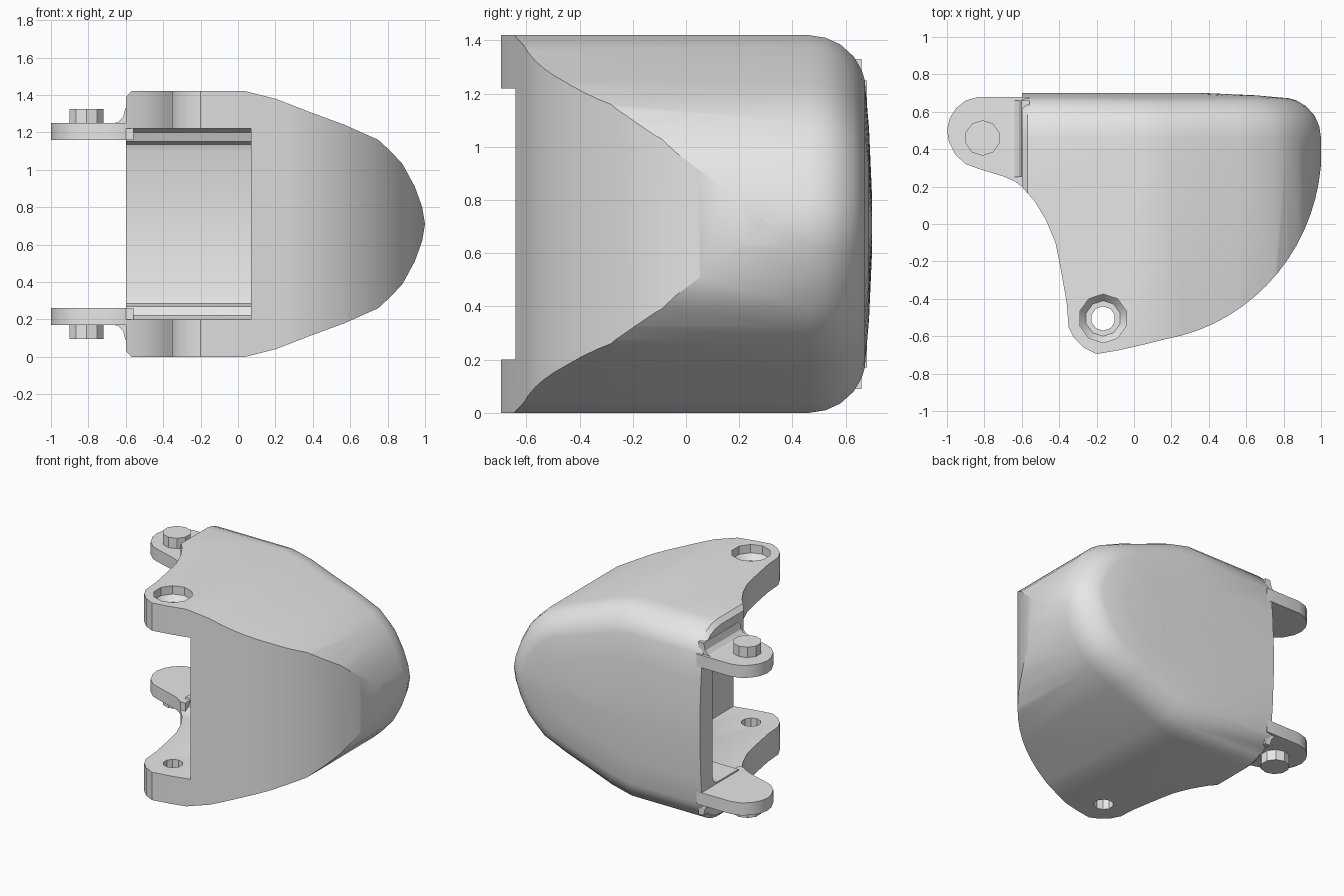
import bpy, bmesh, math
from mathutils import Vector

cube = bpy.data.objects.get("Cube")
if cube:
    bpy.data.objects.remove(cube, do_unlink=True)

MID = 0.71  # mirror height of the part

grey = bpy.data.materials.new("plain_grey")
grey.use_nodes = True
grey.diffuse_color = (0.8, 0.8, 0.8, 1)
grey.node_tree.nodes["Principled BSDF"].inputs["Base Color"].default_value = (0.8, 0.8, 0.8, 1)


def loft(name, rings):
    """Closed solid through rings of equal length."""
    bm = bmesh.new()
    loops = [[bm.verts.new(p) for p in ring] for ring in rings]
    n = len(loops[0])
    for a, b in zip(loops, loops[1:]):
        for i in range(n):
            j = (i + 1) % n
            bm.faces.new((a[i], a[j], b[j], b[i]))
    bm.faces.new(loops[0][::-1])
    bm.faces.new(loops[-1])
    bmesh.ops.recalc_face_normals(bm, faces=bm.faces)
    mesh = bpy.data.meshes.new(name)
    bm.to_mesh(mesh)
    bm.free()
    mesh.materials.append(grey)
    obj = bpy.data.objects.new(name, mesh)
    bpy.context.collection.objects.link(obj)
    return obj


def prism_z(name, outline, z0, z1):
    return loft(name, [[(x, y, z) for x, y in outline] for z in (z0, z1)])


def turned(name, x, y, steps, sides=10):
    """Faceted round part from (radius, height) steps."""
    turn = [math.tau * (i + 0.5) / sides for i in range(sides)]
    return loft(name, [[(x + r * math.cos(a), y + r * math.sin(a), z) for a in turn]
                       for r, z in steps])


def activate(obj):
    bpy.ops.object.select_all(action="DESELECT")
    obj.select_set(True)
    bpy.context.view_layer.objects.active = obj


def boolean(target, tool, operation):
    mod = target.modifiers.new(operation.lower(), "BOOLEAN")
    mod.operation = operation
    mod.solver = "EXACT"
    mod.object = tool
    activate(target)
    bpy.ops.object.modifier_apply(modifier=mod.name)
    bpy.data.objects.remove(tool, do_unlink=True)


# Shell: nose-shaped section lofted front to back, with a rounded rear edge
half = [(-0.6, 0.68), (-0.57, 0.71), (0.04, 0.71), (0.2, 0.67), (0.38, 0.6), (0.57, 0.53),
        (0.75, 0.45), (0.82, 0.385), (0.88, 0.32), (0.945, 0.2), (0.985, 0.09)]
section = half + [(1.0, 0)] + [(x, -h) for x, h in reversed(half)]
stations = [(-0.9, 0), (0.46, 0), (0.525, 0.01), (0.58, 0.035), (0.63, 0.08),
            (0.66, 0.13), (0.672, 0.17), (0.688, 0.35), (0.7, 0.62)]
rings = []
for y, inset in stations:
    sx, sz = (1.6 - inset) / 1.6, (MID - inset) / MID
    rings.append([(-0.6 + (x + 0.6) * sx, y, MID + h * sz) for x, h in section])
shell = loft("shell", rings)

# Plan outline: scooped side, rounded front ear and a wide sweep to the nose
plan = [(-0.75, 0.27), (-0.6, 0.2), (-0.53, 0.12), (-0.47, 0.02), (-0.42, -0.1), (-0.39, -0.25),
        (-0.36, -0.42), (-0.35, -0.55), (-0.32, -0.61), (-0.27, -0.66), (-0.2, -0.695),
        (-0.08, -0.675), (0.05, -0.645)]
for i in range(17):
    a = math.radians(80 * (1 - i / 16))
    plan.append((1.003 * math.cos(a), 0.4 - 1.03 * math.sin(a)))
plan += [(1.1, 0.5), (1.1, 0.9), (-0.75, 0.9)]
boolean(shell, prism_z("plan_cutter", plan, -0.2, 1.7), "INTERSECT")

# Pocket open to the front and the hinge side, narrower at the rear
lower = [(-1.2, 0.2), (0.2, 0.2), (0.24, 0.22), (0.26, 0.27), (0.5, 0.27), (0.54, 0.285), (0.555, 0.325)]
pocket = lower + [(y, 2 * MID - z) for y, z in reversed(lower)]
cutter = loft("pocket_cutter", [[(x, y, z) for y, z in pocket] for x in (-1.5, 0.07)])
boolean(shell, cutter, "DIFFERENCE")

# Screw hole through both ears, with a countersink in the top
boolean(shell, turned("hole_cutter", -0.165, -0.505, [(0.065, -0.2), (0.065, 1.7)]), "DIFFERENCE")
boolean(shell, turned("countersink_cutter", -0.165, -0.505,
                      [(0.095, 1.32), (0.13, 1.36), (0.13, 1.6)]), "DIFFERENCE")
parts = [shell]

# Hinge lugs with root fillets and pegs, mirrored top and bottom
lug = [(-0.56, 0.2), (-0.6, 0.2), (-0.64, 0.23), (-0.7, 0.255), (-0.83, 0.295), (-0.9, 0.32),
       (-0.955, 0.37), (-0.99, 0.44), (-1.0, 0.5), (-0.985, 0.565), (-0.95, 0.62),
       (-0.9, 0.66), (-0.83, 0.68), (-0.56, 0.68)]
fillet = [(-0.68, 0.535), (-0.64, 0.545), (-0.615, 0.57), (-0.602, 0.62), (-0.56, 0.62), (-0.56, 0.5)]
for side, s in (("upper", 1), ("lower", -1)):
    parts.append(prism_z(side + "_hinge_lug", lug, MID + s * 0.45, MID + s * 0.54))
    parts.append(loft(side + "_lug_fillet",
                      [[(x, y, MID + s * h) for x, h in fillet] for y in (0.25, 0.66)]))
    parts.append(turned(side + "_hinge_peg", -0.81, 0.46,
                        [(0.095, MID + s * 0.52), (0.095, MID + s * 0.615)]))

for obj in parts:
    activate(obj)
    bpy.ops.object.shade_smooth_by_angle(angle=math.radians(30))
